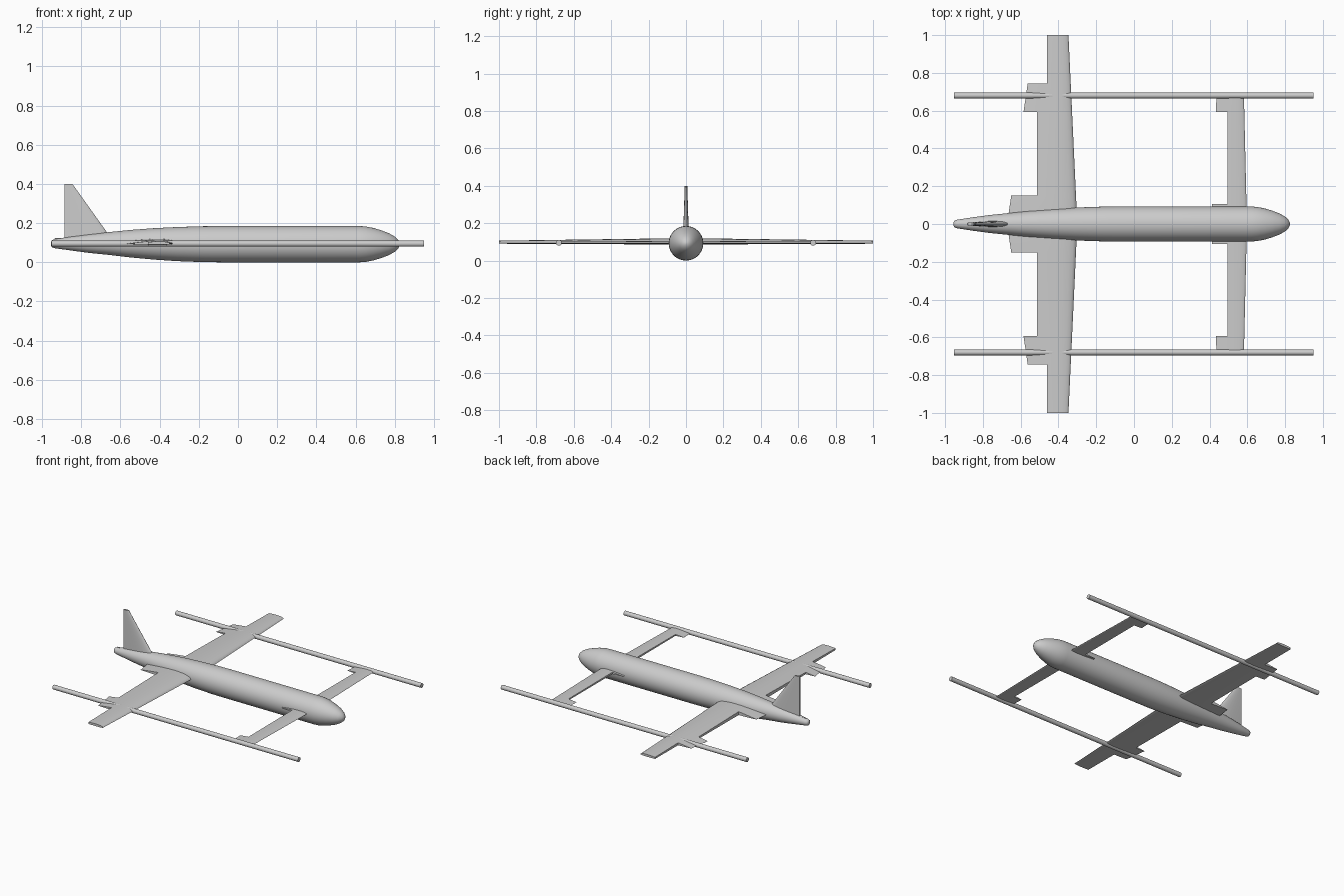
import bpy, bmesh, math
from mathutils import Vector

if "Cube" in bpy.data.objects:
    bpy.data.objects.remove(bpy.data.objects["Cube"])

N = 14  # points along each side of a wing section


def finish(name, bm, mirror=False, angle=35):
    bmesh.ops.remove_doubles(bm, verts=bm.verts, dist=1e-5)
    bmesh.ops.recalc_face_normals(bm, faces=bm.faces)
    me = bpy.data.meshes.new(name)
    bm.to_mesh(me)
    bm.free()
    ob = bpy.data.objects.new(name, me)
    bpy.context.collection.objects.link(ob)
    bpy.ops.object.select_all(action='DESELECT')
    bpy.context.view_layer.objects.active = ob
    ob.select_set(True)
    bpy.ops.object.shade_smooth_by_angle(angle=math.radians(angle))
    if mirror:
        mod = ob.modifiers.new("mirror", 'MIRROR')
        mod.use_axis = (False, True, False)
        mod.use_clip = True
    return ob


def loft(bm, rings, caps=True):
    rows = [[bm.verts.new(p) for p in r] for r in rings]
    n = len(rows[0])
    for a, b in zip(rows, rows[1:]):
        for i in range(n):
            j = (i + 1) % n
            bm.faces.new((a[i], a[j], b[j], b[i]))
    if caps:
        bm.faces.new(rows[0])
        bm.faces.new(rows[-1])


def section(le, te, cut, up, low):
    """Aerofoil outline (x, offset), chopped off at x = cut for missing flaps."""
    c = le - te

    def pt(s, k):
        x = max(le - s * c, cut)
        s = max((le - x) / c, 0)
        t = 10 * (.2969 * s ** .5 - .126 * s - .3516 * s**2 + .2843 * s**3 - .1015 * s**4)
        return x, k * c * t
    ss = [(1 - math.cos(math.pi * i / N)) / 2 for i in range(N + 1)]
    return [pt(s, up) for s in reversed(ss)] + [pt(s, -low) for s in ss[1:]]


def lerp(a, b, t):
    return a + (b - a) * t


def wing(name, y_end, le, te, steps, z, up, low):
    """steps: (y0, y1, trailing cut or None); le / te are (root, end) values."""
    rings = []
    for y0, y1, cut in steps:
        for y in (y0, y1):
            t = y / y_end
            a, b = lerp(*le, t), lerp(*te, t)
            sec = section(a, b, b if cut is None else cut, up, low)
            rings.append([(x, y, z + o) for x, o in sec])
    bm = bmesh.new()
    loft(bm, rings)
    # no wall on the mirror plane
    bmesh.ops.delete(bm, geom=[f for f in bm.faces if all(v.co.y < 1e-4 for v in f.verts)],
                     context='FACES_ONLY')
    return finish(name, bm, mirror=True)


# Fuselage: round sections along x (x, radius, centre height)
prof = [(-.955, .008, .095), (-.95, .018, .095), (-.935, .023, .095), (-.85, .036, .096),
        (-.76, .048, .096), (-.66, .058, .096), (-.55, .070, .095), (-.43, .080, .094),
        (-.31, .087, .093), (-.18, .0915, .0925), (-.08, .0925, .0925), (.62, .0925, .0925),
        (.65, .0905, .0925), (.69, .083, .0925), (.73, .071, .0925), (.77, .056, .0925),
        (.80, .039, .0925), (.817, .023, .0925), (.825, .006, .0925)]
bm = bmesh.new()
S = 40
loft(bm, [[(x, r * math.cos(2 * math.pi * i / S), z + r * math.sin(2 * math.pi * i / S))
           for i in range(S)] for x, r, z in prof])
finish("fuselage", bm, angle=60)

# Main wing, with flap and aileron bays left open
wing("main_wing", 1.0, (-.30, -.347), (-.672, -.525),
     [(0, .15, None), (.15, .593, -.513), (.593, .745, None), (.745, 1.0, -.46)],
     .094, .07, .022)

# Front wing, running out to the booms
wing("front_wing", .68, (.598, .582), (.408, .437),
     [(0, .107, None), (.107, .593, .496), (.593, .68, None)],
     .094, .055, .03)

# Tail fin with the rudder bay left open
bm = bmesh.new()
fin = [(.10, -.631, -.938, -.938, .055), (.123, -.647, -.935, -.935, .055),
       (.123, -.647, -.935, -.885, .055), (.40, -.845, -.925, -.885, .085)]
loft(bm, [[(x, o, z) for x, o in section(le, te, cut, k, k)] for z, le, te, cut, k in fin])
finish("tail_fin", bm)

# Lift booms
bm = bmesh.new()
R = .0155
loft(bm, [[(x, .68 + R * math.cos(2 * math.pi * i / 24), .095 + R * math.sin(2 * math.pi * i / 24))
           for i in range(24)] for x in (-.953, .95)])
finish("lift_boom", bm, mirror=True)
